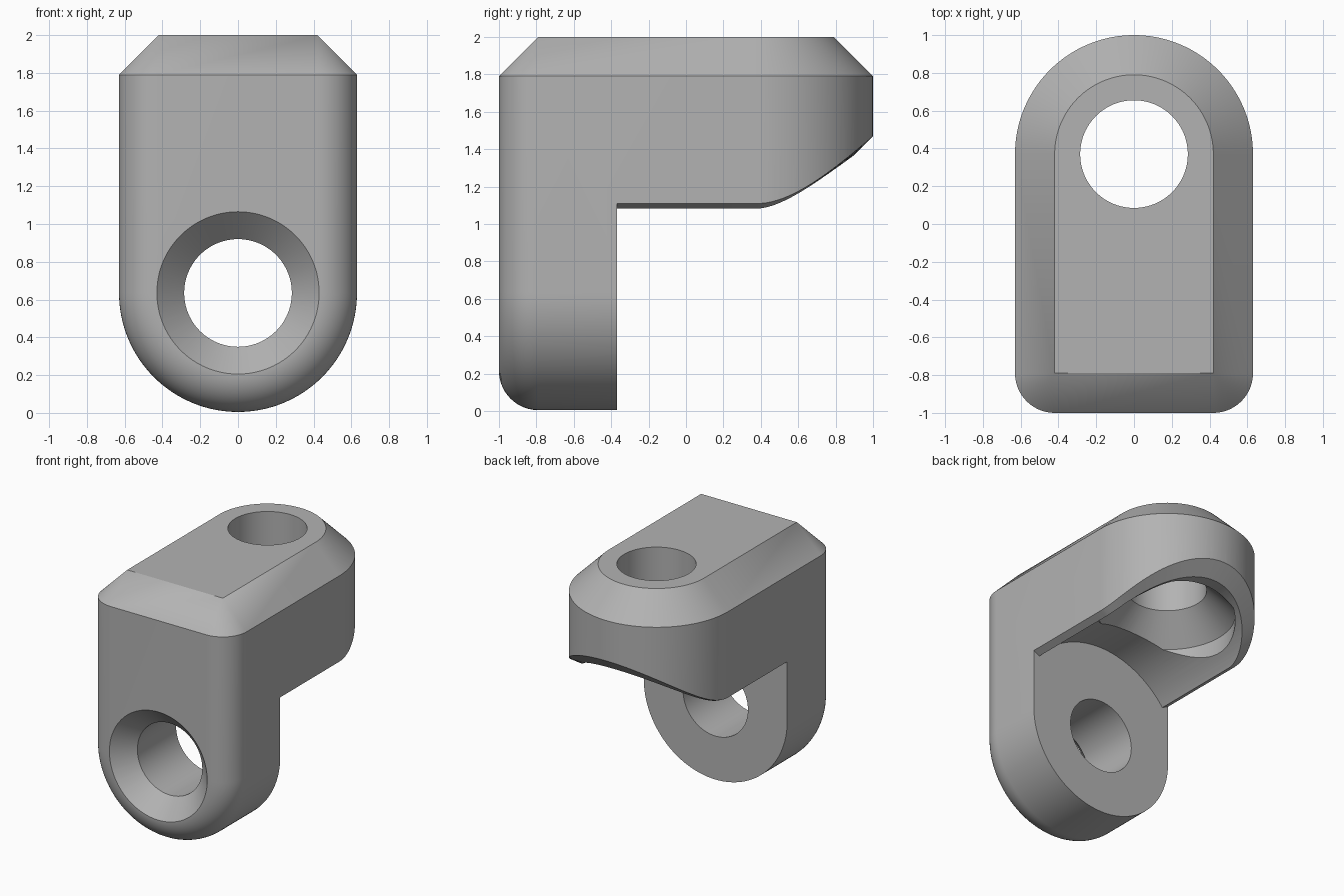
import bpy, bmesh, math
from mathutils import Vector

cube = bpy.data.objects.get("Cube")
if cube:
    bpy.data.objects.remove(cube, do_unlink=True)

HALF = 0.63        # half width of the bracket
EDGE = 0.21        # front rounding and top chamfer
BACK = -0.37       # rear face of the leg
ARM_Y = 0.37       # axis of the vertical hole
LEG_Z = 0.635      # axis of the horizontal hole
HOLE = 0.285
HOLLOW = 0.73      # radius of the hollow under the arm
RIM = 0.105        # chamfer around the hollow


def loft(name, rings, ends=True):
    """Skin a list of equal closed rings and cap both ends."""
    bm = bmesh.new()
    rows = [[bm.verts.new(p) for p in ring] for ring in rings]
    n = len(rows[0])
    for a, b in zip(rows, rows[1:]):
        for i in range(n):
            j = (i + 1) % n
            bm.faces.new((a[i], a[j], b[j], b[i]))
    bm.faces.new(rows[0])
    bm.faces.new(rows[-1])
    bmesh.ops.remove_doubles(bm, verts=bm.verts, dist=1e-5)
    bmesh.ops.recalc_face_normals(bm, faces=bm.faces)
    mesh = bpy.data.meshes.new(name)
    bm.to_mesh(mesh)
    bm.free()
    obj = bpy.data.objects.new(name, mesh)
    bpy.context.collection.objects.link(obj)
    return obj


def turned(name, profile, axis, centre, segments=96):
    """Solid of revolution from (radius, position) pairs along y or z."""
    rings = []
    for r, h in profile:
        ring = []
        for i in range(segments):
            a = math.tau * i / segments
            u, v = r * math.cos(a), r * math.sin(a)
            ring.append((u, h, centre + v) if axis == "y" else (u, centre + v, h))
        rings.append(ring)
    return loft(name, rings)


def combine(target, tool, operation):
    """Apply a boolean and drop the tool."""
    mod = target.modifiers.new("combine", "BOOLEAN")
    mod.object, mod.operation, mod.solver = tool, operation, "EXACT"
    graph = bpy.context.evaluated_depsgraph_get()
    mesh = bpy.data.meshes.new_from_object(target.evaluated_get(graph))
    target.modifiers.clear()
    target.data = mesh
    bpy.data.objects.remove(tool, do_unlink=True)


def arc(cx, cy, r, start, end, steps):
    angles = [math.radians(start + (end - start) * i / steps) for i in range(steps + 1)]
    return [(cx + r * math.cos(a), cy + r * math.sin(a)) for a in angles]


def plan(inset, z):
    """Outline from above: round rear end, rounded front corners."""
    r = EDGE - inset
    inner = HALF - EDGE
    pts = arc(0, ARM_Y, HALF - inset, 0, 180, 64)
    pts += arc(-inner, EDGE - 1, r, 180, 270, 14)
    pts += arc(inner, EDGE - 1, r, 270, 360, 14)
    return [(x, y, z) for x, y in pts]


# Arm and upper leg, with the chamfered top
bracket = loft("bracket", [plan(0, LEG_Z), plan(0, 2 - EDGE), plan(EDGE, 2)])

# Hollow under the arm
hollow = turned("hollow_cutter", [(HOLLOW, BACK), (HOLLOW, 1.5)], "y", LEG_Z, 128)
combine(bracket, hollow, "DIFFERENCE")

# Rounded lower leg
leg_profile = [(HALF - EDGE + x, EDGE - 1 + y) for x, y in arc(0, 0, EDGE, 270, 360, 14)]
leg_profile.append((HALF, BACK))
leg = loft("lower_leg", [[(x, y, z) for x, z in arc(0, LEG_Z, r, 180, 360, 64)]
                         for r, y in leg_profile])
combine(bracket, leg, "UNION")

# Chamfer around the lower edge of the arm, equal on the wall and in the hollow
path = [(HALF, BACK, 0)]
path += [(x, y, math.pi * i / 64) for i, (x, y) in enumerate(arc(0, ARM_Y, HALF, 0, 180, 64))]
path.append((-HALF, BACK, math.pi))
rim_rings = []
for x, y, a in path:
    rise = math.sqrt(HOLLOW ** 2 - x * x)
    edge = Vector((x, y, LEG_Z + rise))
    out = Vector((math.cos(a), math.sin(a), 0))
    along = Vector((-out.y, out.x, out.y * x / rise)).normalized()
    inward = Vector((x, 0, rise)).normalized().cross(along)
    if inward.dot(out) > 0:
        inward.negate()
    inner = edge + inward * RIM
    inner.z = LEG_Z + math.sqrt(HOLLOW ** 2 - inner.x ** 2)
    outer = edge + Vector((0, 0, RIM))
    reach = (outer - inner) * 0.4
    drop = Vector((0, 0, 0.3))
    p, q = outer + reach, inner - reach
    ring = [p, q, q - drop, p - drop]
    for v in ring:
        if abs(y - BACK) < 1e-6:
            v.y = BACK
    rim_rings.append(ring)
combine(bracket, loft("rim_cutter", rim_rings), "DIFFERENCE")

# Countersunk hole through the leg
sink = 0.43
leg_hole = [(sink + 0.1, -1.1), (HOLE, -1 + sink - HOLE), (HOLE, 0)]
combine(bracket, turned("leg_hole_cutter", leg_hole, "y", LEG_Z), "DIFFERENCE")

# Countersunk hole through the arm, widening into the hollow
head = 0.49
top = 1.51
arm_hole = [(head, 0.9), (head, top - head + HOLE), (HOLE, top), (HOLE, 2.2)]
combine(bracket, turned("arm_hole_cutter", arm_hole, "z", ARM_Y), "DIFFERENCE")

# Single grey finish
grey = bpy.data.materials.new("plain grey")
grey.use_nodes = True
colour = (0.45, 0.45, 0.45, 1)
grey.diffuse_color = colour
grey.node_tree.nodes["Principled BSDF"].inputs["Base Color"].default_value = colour
bracket.data.materials.clear()
bracket.data.materials.append(grey)
for face in bracket.data.polygons:
    face.material_index = 0

bpy.ops.object.select_all(action="DESELECT")
bracket.select_set(True)
bpy.context.view_layer.objects.active = bracket
bpy.ops.object.shade_smooth_by_angle(angle=math.radians(30))
